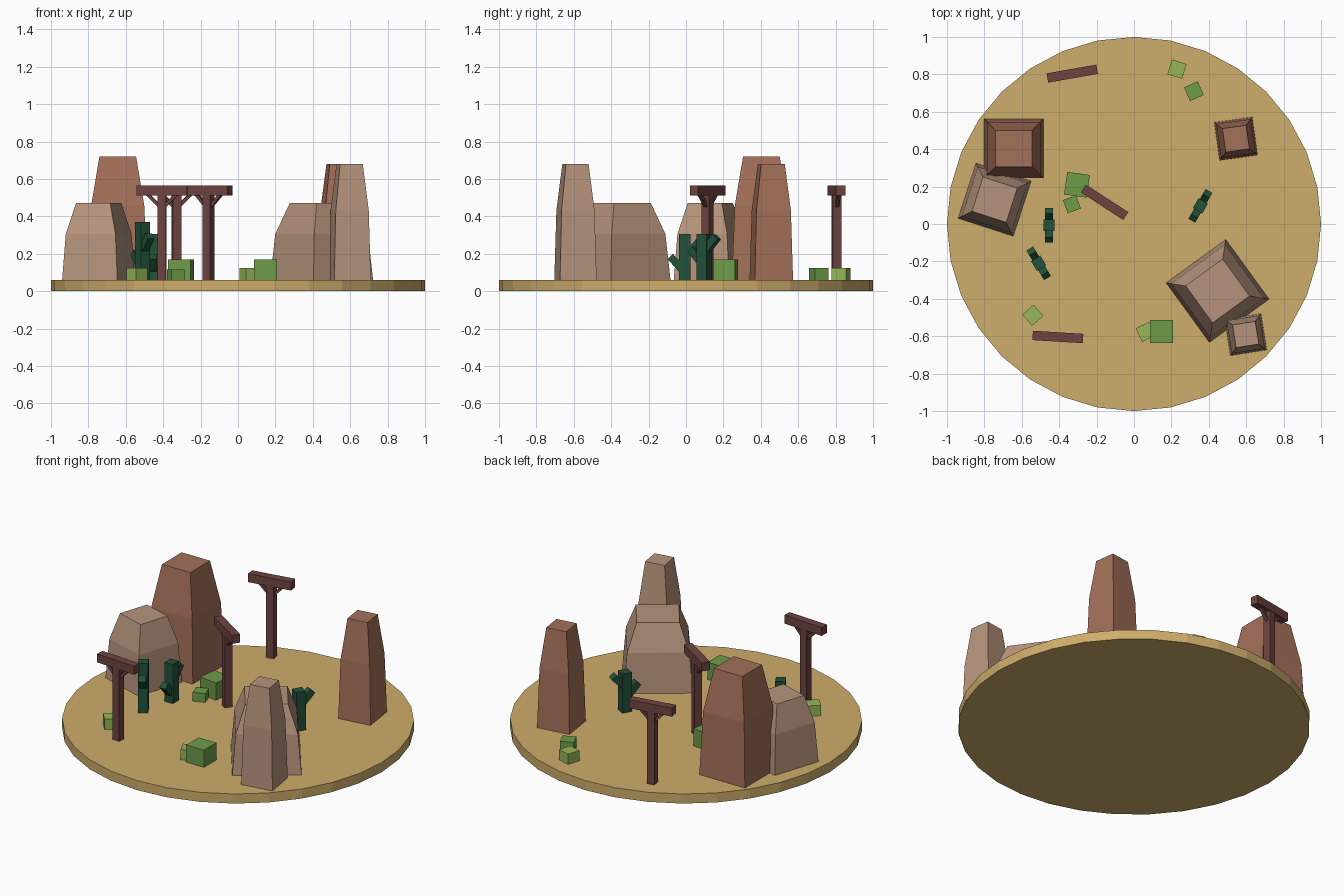
import bpy, bmesh, math
from mathutils import Matrix, Vector

if "Cube" in bpy.data.objects:
    bpy.data.objects.remove(bpy.data.objects["Cube"])

GROUND = 0.06


def material(name, rgb):
    m = bpy.data.materials.new(name)
    lin = [((c / 255 + 0.055) / 1.055) ** 2.4 for c in rgb]
    m.diffuse_color = (*lin, 1)
    m.use_nodes = True
    m.node_tree.nodes["Principled BSDF"].inputs["Base Color"].default_value = m.diffuse_color
    return m


SAND = material("sand", (206, 173, 107))
RED_ROCK = material("red_rock", (164, 112, 90))
TAN_ROCK = material("tan_rock", (182, 148, 124))
WOOD = material("dark_wood", (110, 68, 65))
CACTUS = material("cactus_green", (34, 82, 58))
BUSH = material("bush_green", (109, 156, 72))
LIGHT_BUSH = material("light_bush_green", (150, 182, 88))


def finish(bm, name, mat, x=0, y=0, angle=0):
    bmesh.ops.recalc_face_normals(bm, faces=bm.faces)
    me = bpy.data.meshes.new(name)
    bm.to_mesh(me)
    bm.free()
    me.materials.append(mat)
    ob = bpy.data.objects.new(name, me)
    ob.location = (x, y, 0)
    ob.rotation_euler.z = math.radians(angle)
    bpy.context.collection.objects.link(ob)
    return ob


def add_box(bm, centre, size, tilt=0):
    """Box tilted about its y axis (degrees)."""
    m = (Matrix.Translation(centre) @ Matrix.Rotation(math.radians(tilt), 4, 'Y')
         @ Matrix.Diagonal((*size, 1)))
    bmesh.ops.create_cube(bm, size=1, matrix=m)


# Round ground disc
bm = bmesh.new()
bmesh.ops.create_cone(bm, cap_ends=True, segments=32, radius1=1, radius2=1, depth=GROUND,
                      matrix=Matrix.Translation((0, 0, GROUND / 2)))
finish(bm, "ground_disc", SAND)


# Rocks: square columns narrowing in two steps
def rock(name, mat, x, y, half, top, angle):
    bm = bmesh.new()
    rings = []
    for t, s in ((0, 1), (0.6, 0.9), (1, 0.62)):
        z = GROUND + t * (top - GROUND)
        rings.append([bm.verts.new((sx * half * s, sy * half * s, z))
                      for sx, sy in ((-1, -1), (1, -1), (1, 1), (-1, 1))])
    for a, b in zip(rings, rings[1:]):
        for i in range(4):
            j = (i + 1) % 4
            bm.faces.new((a[i], a[j], b[j], b[i]))
    bm.faces.new(rings[0][::-1])
    bm.faces.new(rings[-1])
    finish(bm, name, mat, x, y, angle)


rock("tall_red_rock", RED_ROCK, -0.643, 0.403, 0.158, 0.72, 0)
rock("left_tan_rock", TAN_ROCK, -0.745, 0.13, 0.155, 0.47, -18)
rock("back_red_rock", RED_ROCK, 0.545, 0.456, 0.103, 0.68, 8)
rock("wide_tan_rock", TAN_ROCK, 0.447, -0.358, 0.197, 0.47, 36)
rock("narrow_tan_rock", TAN_ROCK, 0.597, -0.591, 0.099, 0.68, 9)


# Wooden posts with a cross beam and two diagonal braces
def signpost(name, x, y, angle):
    bm = bmesh.new()
    add_box(bm, (0, 0, (GROUND + 0.512) / 2), (0.046, 0.046, 0.512 - GROUND))
    add_box(bm, (0, 0, 0.538), (0.27, 0.05, 0.053))
    for s in (-1, 1):
        add_box(bm, (s * 0.045, 0, 0.485), (0.018, 0.02, 0.09), s * 45)
    finish(bm, name, WOOD, x, y, angle)


signpost("back_post", -0.33, 0.804, 10)
signpost("middle_post", -0.157, 0.116, -33)
signpost("front_post", -0.407, -0.604, -3.5)


# Cacti: square trunk with one high and one low slanted arm
def cactus(name, x, y, top, high, low, angle):
    bm = bmesh.new()
    add_box(bm, (0, 0, (GROUND + top) / 2), (0.06, 0.058, top - GROUND))
    for s, tip in ((1, high), (-1, low)):
        add_box(bm, (s * 0.047, 0, tip - 0.048), (0.04, 0.042, 0.09), s * 42)
    finish(bm, name, CACTUS, x, y, angle)


cactus("left_cactus", -0.455, -0.007, 0.305, 0.28, 0.20, 90)
cactus("front_cactus", -0.51, -0.21, 0.37, 0.31, 0.22, -59)
cactus("right_cactus", 0.355, 0.097, 0.305, 0.305, 0.24, 60)

# Boxy bushes: material, x, y, width, top height, angle
for i, (mat, x, y, w, top, a) in enumerate((
        (BUSH, -0.305, 0.21, 0.122, 0.168, -8),
        (BUSH, -0.332, 0.105, 0.075, 0.115, 20),
        (BUSH, 0.148, -0.575, 0.123, 0.168, 0),
        (LIGHT_BUSH, 0.062, -0.577, 0.08, 0.125, 25),
        (LIGHT_BUSH, -0.541, -0.488, 0.08, 0.125, 41),
        (LIGHT_BUSH, 0.23, 0.828, 0.082, 0.125, -17),
        (BUSH, 0.32, 0.71, 0.08, 0.125, 24))):
    bm = bmesh.new()
    add_box(bm, (0, 0, (GROUND + top) / 2), (w, w, top - GROUND))
    finish(bm, f"bush_{i + 1}", mat, x, y, a)
